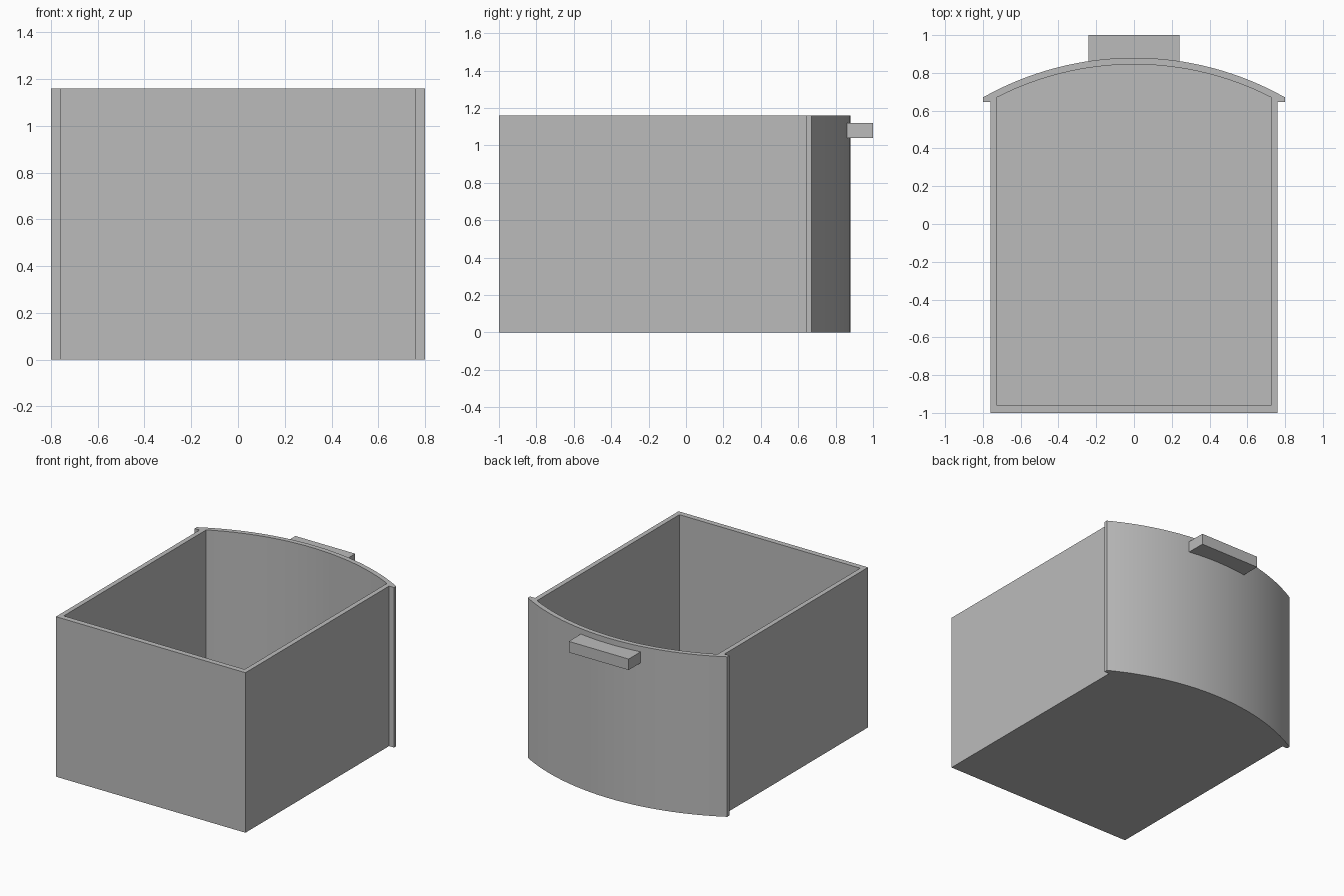
import bpy, bmesh, math

if "Cube" in bpy.data.objects:
    bpy.data.objects.remove(bpy.data.objects["Cube"], do_unlink=True)

HEIGHT, FLOOR = 1.16, 0.04
ARC_CENTRE_Y = -0.749
SEGMENTS = 32

grey = bpy.data.materials.new("plain grey")
grey.use_nodes = True
colour = (0.5, 0.5, 0.5, 1)
grey.diffuse_color = colour
grey.node_tree.nodes["Principled BSDF"].inputs["Base Color"].default_value = colour


def arc(radius, half_width):
    """Bowed curve running from +x to -x."""
    limit = math.asin(half_width / radius)
    angles = [limit * (1 - 2 * i / SEGMENTS) for i in range(SEGMENTS + 1)]
    return [(radius * math.sin(a), ARC_CENTRE_Y + radius * math.cos(a)) for a in angles]


def add_loop(bm, profile, z):
    """Closed loop of edges at one height."""
    verts = [bm.verts.new((x, y, z)) for x, y in profile]
    edges = [bm.edges.new((v, verts[(i + 1) % len(verts)])) for i, v in enumerate(verts)]
    return verts, edges


def finish(bm, name):
    bmesh.ops.recalc_face_normals(bm, faces=bm.faces)
    mesh = bpy.data.meshes.new(name)
    bm.to_mesh(mesh)
    bm.free()
    mesh.materials.append(grey)
    obj = bpy.data.objects.new(name, mesh)
    bpy.context.collection.objects.link(obj)
    return obj


# Drawer body: outer shell with overhanging bowed panel, hollowed to the floor
outer = [(-0.76, 0.645), (-0.76, -1), (0.76, -1), (0.76, 0.645), (0.8, 0.645)]
outer += arc(1.629, 0.8) + [(-0.8, 0.645)]
inner = [(-0.725, -0.96), (0.725, -0.96)] + arc(1.594, 0.725)

bm = bmesh.new()
rims = []
for profile, base in ((outer, 0), (inner, FLOOR)):
    low, low_edges = add_loop(bm, profile, base)
    high, high_edges = add_loop(bm, profile, HEIGHT)
    bmesh.ops.bridge_loops(bm, edges=low_edges + high_edges)
    bm.faces.new(low)
    rims += high_edges
bmesh.ops.triangle_fill(bm, edges=rims, use_beauty=True)
body = finish(bm, "drawer_body")

bpy.ops.object.select_all(action="DESELECT")
body.select_set(True)
bpy.context.view_layer.objects.active = body
bpy.ops.object.shade_smooth_by_angle(angle=math.radians(20))

# Handle: straight bar set into the bowed panel
bm = bmesh.new()
bmesh.ops.create_cube(bm, size=1)
bmesh.ops.scale(bm, vec=(0.48, 0.14, 0.08), verts=bm.verts)
bmesh.ops.translate(bm, vec=(0, 0.93, 1.08), verts=bm.verts)
finish(bm, "handle")
